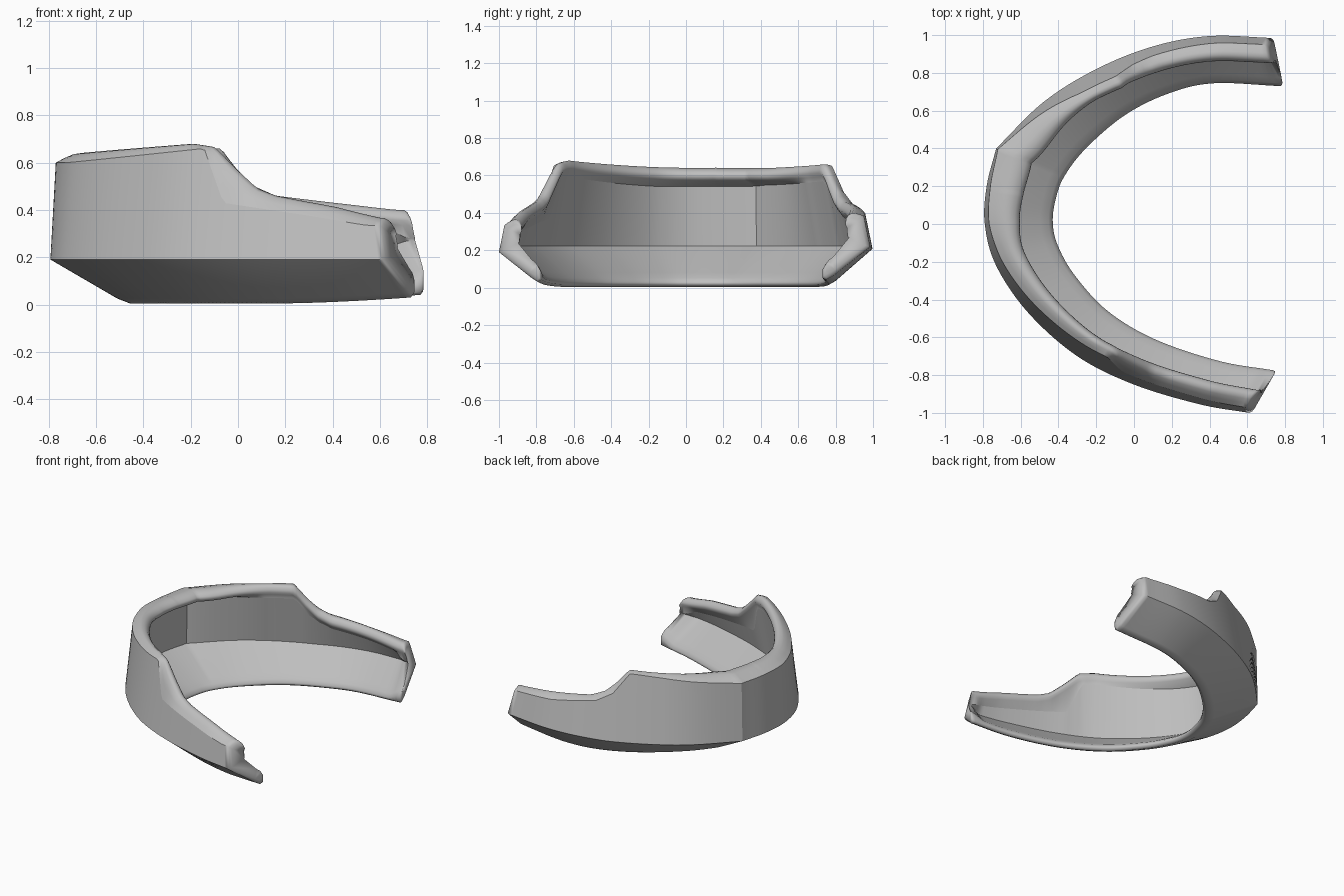
import bpy, bmesh
from mathutils import Vector

cube = bpy.data.objects.get("Cube")
if cube:
    bpy.data.objects.remove(cube, do_unlink=True)

STEPS = 14

# Widest outline of the band, split where the wall has a vertical crease
right_run = [(.61, -1), (.35, -.955), (0, -.85), (-.3, -.7), (-.56, -.47),
             (-.73, -.22), (-.79, 0), (-.78, .2), (-.73, .4)]
left_run = [(-.73, .4), (-.48, .645), (-.2, .82), (.1, .94), (.4, .995), (.73, .985)]

# Inner edge of the sloping floor, point for point with the outline
floor_run = [(.74, -.775), (.45, -.725), (.11, -.61), (-.14, -.46), (-.315, -.27),
             (-.405, -.11), (-.43, .01), (-.415, .13), (-.37, .25), (-.255, .4),
             (-.05, .575), (.18, .69), (.42, .745), (.775, .73)]

# Height of the rim crest and of the outer wall edge, as (x, z)
crest_right = [(-.8, .64), (-.6, .655), (-.25, .68), (-.15, .665), (-.05, .57),
               (.04, .49), (.12, .46), (.25, .435), (.4, .41), (.6, .365)]
crest_left = [(-.8, .64), (-.6, .64), (-.13, .66), (-.05, .57),
              (.03, .5), (.13, .46), (.4, .43), (.7, .4)]
edge_right = [(-.76, .6), (-.18, .66), (-.08, .43), (.56, .335)]
edge_left = [(-.76, .6), (-.14, .655), (-.03, .51), (.08, .45), (.4, .4), (.7, .385)]


def spline(points):
    """Smooth curve through the points."""
    p = [Vector(q) for q in points]
    p = [2 * p[0] - p[1]] + p + [2 * p[-1] - p[-2]]
    out = []
    for a, b, c, d in zip(p, p[1:], p[2:], p[3:]):
        for i in range(STEPS):
            t = i / STEPS
            out.append(b + (c - a) * t / 2 + (a - 2.5 * b + 2 * c - d / 2) * t * t
                       + (1.5 * (b - c) + (d - a) / 2) * t ** 3)
    return out + [p[-2]]


def lookup(table, x):
    """Piecewise linear height."""
    for (xa, za), (xb, zb) in zip(table, table[1:]):
        if x <= xb:
            t = max(0, (x - xa) / (xb - xa))
            return za + (zb - za) * t
    return table[-1][1]


def ease(v):
    v = max(0, min(1, v))
    return v * v * (3 - 2 * v)


def section(pos, width, end_gap, fold_gap):
    """Cross-section as (inward distance, height)."""
    x, side = pos.x, min(1, abs(pos.y))
    left = pos.y > .2
    crest = lookup(crest_left if left else crest_right, x)
    edge = min(lookup(edge_left if left else edge_right, x), crest - .007)
    flange = ease(1 - end_gap / .09)
    thick = .06 + .05 * flange
    low = .07 * max(x, 0) ** 2
    rise = .04 * max(x, 0) if left else 0
    lean = (edge - .19) * (.07 + .12 * side) * min(1, .2 + fold_gap * 1.5)
    lip = max(.175 - .04 * side, lean + .07) + .045 * ease(1 - fold_gap / .6)
    span = lip - lean
    inner = min(lean + thick, lip - .015)
    step = crest - edge
    return [
        (width, low + .016), (width * .93, low + .004), (width * .78, low + .025),
        (0, .19 + rise), (lean, edge),
        (lean + span * .22, edge + step * .48),
        (lean + span * .45, edge + step * .88), (lean + span * .65, crest),
        (lean + span * .84, crest - .01), (lip - .004, crest - .028),
        (lip, crest - .045), (lip - .012, crest - .065),
        (inner, min(edge - .06, crest - .09) - .03 * flange),
        (thick, .222 + rise + .02 * flange),
        (width * .82, low + .08 + .03 * flange),
        (width * .94, low + .052 + .035 * flange), (width, low + .03 + .03 * flange),
    ]


SHARP = (3, 4, 12, 13)
path = spline(right_run)
kink = len(path) - 1
path += spline(left_run)[1:]
floor_edge = spline(floor_run)

# Sweep the changing cross-section around the open band
bm = bmesh.new()
rings = []
last = len(path) - 1
for i, (pos, foot) in enumerate(zip(path, floor_edge)):
    width = (foot - pos).length
    inward = (foot - pos) / width
    near_start = i < last / 2
    end = 0 if near_start else last
    gap = (pos - path[end]).length
    outward = (path[end] - path[1 if near_start else last - 1]).normalized()
    shear = ease(1 - gap / .35)
    ring = []
    for d, z in section(pos, width, gap, (pos - path[kink]).length):
        q = pos + inward * d - outward * shear * .22 * max(0, z - .19)
        ring.append(bm.verts.new((q.x, q.y, z)))
    rings.append(ring)


def end_rings(ring):
    """Two shrinking rings that round off an end."""
    mid = sum((v.co for v in ring), Vector()) / len(ring)
    return [[bm.verts.new(v.co.lerp(mid, shrink) + Vector((push, 0, 0))) for v in ring]
            for shrink, push in ((.06, .012), (.18, .018))]


rings = end_rings(rings[0])[::-1] + rings + end_rings(rings[-1])
count = len(rings[0])
for a, b in zip(rings, rings[1:]):
    for j in range(count):
        k = (j + 1) % count
        bm.faces.new((a[j], a[k], b[k], b[j]))
bm.faces.new(rings[0])
bm.faces.new(reversed(rings[-1]))
bmesh.ops.recalc_face_normals(bm, faces=bm.faces)
for face in bm.faces:
    face.smooth = True

# Keep the long corners and the vertical crease crisp
for a, b in zip(rings[2:], rings[3:-2]):
    for j in SHARP:
        bm.edges.get((a[j], b[j])).smooth = False
fold = rings[kink + 2]
for j in (3, 12):
    bm.edges.get((fold[j], fold[j + 1])).smooth = False
bmesh.ops.triangulate(bm, faces=[f for f in bm.faces if len(f.verts) > 4])

mesh = bpy.data.meshes.new("open_band")
bm.to_mesh(mesh)
bm.free()
band = bpy.data.objects.new("open_band", mesh)
bpy.context.collection.objects.link(band)

# Plain grey material
grey = bpy.data.materials.new("light_grey")
grey.use_nodes = True
colour = (.52, .52, .52, 1)
grey.diffuse_color = colour
grey.node_tree.nodes["Principled BSDF"].inputs["Base Color"].default_value = colour
mesh.materials.append(grey)
